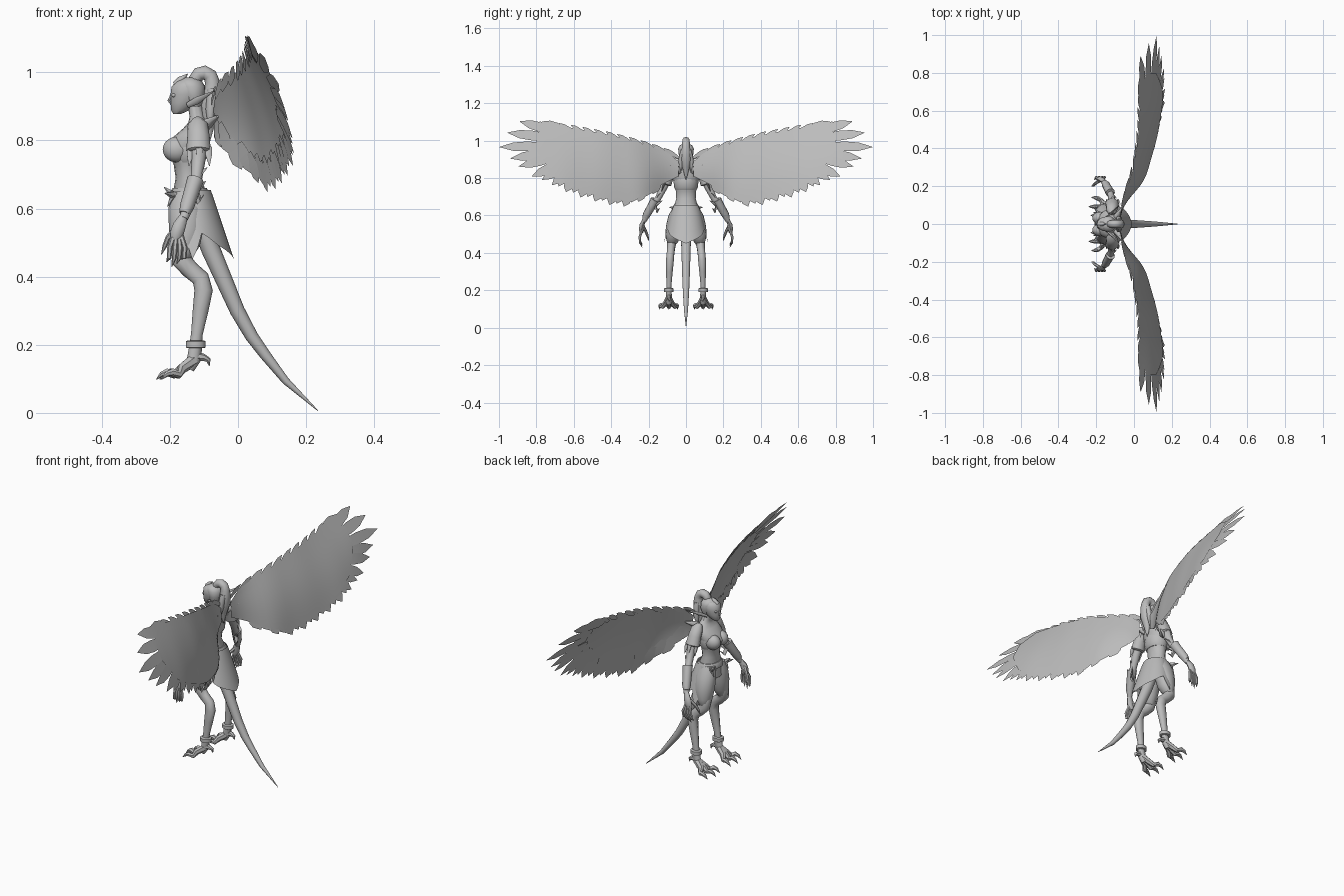
import bpy, bmesh, math
from mathutils import Vector

grey = bpy.data.materials.new("plain grey")
grey.diffuse_color = (0.5, 0.5, 0.5, 1)


def finish(name, bm, closed=True, angle=45):
    if closed:
        bmesh.ops.recalc_face_normals(bm, faces=bm.faces)
    me = bpy.data.meshes.new(name)
    bm.to_mesh(me)
    bm.free()
    ob = bpy.data.objects.new(name, me)
    bpy.context.collection.objects.link(ob)
    me.materials.append(grey)
    bpy.context.view_layer.objects.active = ob
    ob.select_set(True)
    bpy.ops.object.shade_smooth_by_angle(angle=math.radians(angle))
    ob.select_set(False)
    return ob


def skin(bm, rings):
    vs = [[bm.verts.new(p) for p in r] for r in rings]
    n = len(vs[0])
    for a, b in zip(vs, vs[1:]):
        for i in range(n):
            j = (i + 1) % n
            bm.faces.new((a[i], a[j], b[j], b[i]))
    bm.faces.new(vs[0][::-1])
    bm.faces.new(vs[-1])


def add_tube(bm, pts, s=1, n=8, flat=1.0):
    """Round tube through (x, y, z, radius) points; s mirrors y, flat scales sideways."""
    ps = [Vector((p[0], p[1] * s, p[2])) for p in pts]
    rings = []
    for i, p in enumerate(ps):
        t = (ps[min(i + 1, len(ps) - 1)] - ps[max(i - 1, 0)]).normalized()
        u = t.cross(Vector((0, 1, 0)) if abs(t.y) < .9 else Vector((0, 0, 1))).normalized()
        w = t.cross(u)
        r = pts[i][3]
        rings.append([p + u * r * math.cos(k * math.tau / n) + w * r * flat * math.sin(k * math.tau / n)
                      for k in range(n)])
    skin(bm, rings)


def tubes(name, lists, s=1, n=8, flat=1.0):
    bm = bmesh.new()
    for pts in lists:
        add_tube(bm, pts, s, n, flat)
    return finish(name, bm)


def stack(name, rows, n=16, s=1):
    """Loft of level ellipses (x, y, z, rx, ry)."""
    bm = bmesh.new()
    skin(bm, [[(x + rx * math.cos(k * math.tau / n), s * y + ry * math.sin(k * math.tau / n), z)
               for k in range(n)] for x, y, z, rx, ry in rows])
    return finish(name, bm)


def ball(name, c, r):
    bm = bmesh.new()
    bmesh.ops.create_uvsphere(bm, u_segments=16, v_segments=10, radius=1)
    for v in bm.verts:
        v.co = Vector(c) + Vector((v.co.x * r[0], v.co.y * r[1], v.co.z * r[2]))
    return finish(name, bm)


def lerp(table, t):
    for (a, va), (b, vb) in zip(table, table[1:]):
        if t <= b:
            return va + (vb - va) * max(0, (t - a) / (b - a))
    return table[-1][1]


def soft(table, t):
    return sum(lerp(table, t + d) for d in (-.04, -.02, 0, .02, .04)) / 5


# Torso, neck and head
stack("torso", [(-.14, 0, .58, .055, .065), (-.14, 0, .64, .052, .066), (-.147, 0, .69, .036, .052),
                (-.147, 0, .73, .042, .054), (-.15, 0, .775, .06, .064), (-.141, 0, .81, .049, .075),
                (-.124, 0, .835, .037, .07), (-.118, 0, .852, .028, .048), (-.12, 0, .87, .022, .025),
                (-.13, 0, .92, .021, .022)])
stack("chest_band", [(-.145, 0, .735, .044, .056), (-.145, 0, .75, .054, .063),
                     (-.146, 0, .785, .057, .067), (-.143, 0, .797, .052, .064)])
stack("head", [(-.178, 0, .878, .012, .012), (-.17, 0, .888, .026, .022), (-.158, 0, .91, .04, .032),
               (-.151, 0, .935, .047, .038), (-.149, 0, .958, .046, .039), (-.146, 0, .972, .036, .031),
               (-.144, 0, .982, .016, .015)])
tubes("nose", [[(-.194, 0, .935, .004), (-.201, 0, .917, .006), (-.195, 0, .907, .004)]])
stack("hair_cap", [(-.13, 0, .9, .022, .03), (-.13, 0, .93, .034, .04), (-.136, 0, .958, .04, .042),
                   (-.14, 0, .974, .034, .034), (-.14, 0, .985, .014, .015)])
tubes("crest", [[(-.185, 0, .962, .01), (-.167, 0, .977, .012), (-.148, 0, .995, .001)]])
tubes("ponytail", [[(-.128, 0, .955, .016), (-.126, 0, .98, .019), (-.115, 0, .994, .021), (-.098, 0, .999, .021),
                    (-.082, 0, .99, .021), (-.075, 0, .97, .022), (-.075, 0, .945, .026), (-.08, 0, .9, .03),
                    (-.086, 0, .86, .022), (-.085, 0, .79, .001)],
                   [(-.075, .015, .95, .015), (-.08, .028, .89, .015), (-.085, .026, .83, .001)],
                   [(-.075, -.015, .95, .015), (-.08, -.028, .89, .015), (-.085, -.026, .83, .001)]], n=10)

# Tail
tubes("tail", [[(-.11, 0, .56, .028), (-.08, 0, .48, .028), (-.041, 0, .39, .025), (-.002, 0, .3, .022),
                (.04, 0, .225, .019), (.08, 0, .17, .016), (.14, 0, .094, .011), (.235, 0, .006, .001)]], n=10)

# Skirt wrapped round the back, with a pointed hem
bm = bmesh.new()
cols = []
for i in range(25):
    a = math.radians(-115 + 230 * i / 24)
    hem = lerp([(0, .45), (48, .492), (76, .53), (95, .445), (115, .56)], abs(math.degrees(a)))
    col = []
    for k in range(5):
        z = .655 + (hem - .655) * k / 4
        f = (.655 - z) / .2
        rx = .055 + .055 * f
        col.append(bm.verts.new((-.135 + .012 * f + rx * math.cos(a),
                                 (.066 + .052 * f ** .8) * math.sin(a), z)))
    cols.append(col)
for a, b in zip(cols, cols[1:]):
    for k in range(4):
        bm.faces.new((a[k], a[k + 1], b[k + 1], b[k]))
finish("back_skirt", bm, closed=False)
stack("belt", [(-.142, 0, .632, .057, .071), (-.142, 0, .645, .059, .071), (-.142, 0, .66, .05, .063)])

# Wing outline tables: span y against leading edge, trailing edge and depth x
LEAD = [(.04, .89), (.1, .938), (.2, .973), (.27, .995), (.42, 1.033), (.6, 1.067), (.72, 1.085), (.8, 1.04)]
TRAIL = [(.04, .81), (.12, .77), (.2, .72), (.3, .68), (.4, .685), (.5, .715), (.65, .785), (.72, .83), (.8, .95)]
XL = [(.04, -.075), (.13, -.055), (.26, -.012), (.45, .024), (.8, .036), (1, .06)]
XT = [(.04, -.075), (.1, -.055), (.23, .06), (.47, .13), (.66, .168), (.8, .168), (1, .138)]
ZT = [(.04, .89), (.27, 1.0), (.6, 1.07), (.8, 1.1), (1, 1.08)]
ZB = [(.04, .8), (.3, .65), (.5, .68), (.72, .76), (.9, .84), (1, .9)]


def sheet(y, z, s, off=0):
    v = min(1.1, max(-.1, (soft(ZT, y) - z) / (soft(ZT, y) - soft(ZB, y))))
    camber = .016 * math.sin(math.pi * v) * min(1, y / .3)
    return (soft(XL, y) * (1 - v) + soft(XT, y) * v + camber + off, y * s, z)


# Feathers as (tip y, tip z, root y, root z, half width)
feathers = []
for ty, tz in [(.77, 1.102), (.83, 1.095), (.89, 1.103), (.955, 1.043), (.998, .966), (.94, .905),
               (.895, .862), (.825, .808), (.77, .79), (.717, .762)]:
    feathers.append((ty, tz, .6 + (ty - .7) * .35, .965 + (tz - .95) * .5, .026))
TIPS = [(.09, .79), (.13, .755), (.2, .695), (.26, .672), (.31, .648), (.38, .65), (.5, .678), (.6, .708), (.68, .742)]
for i in range(16):
    y = .1 + .58 * i / 15
    z = lerp(TIPS, y) + .014 * (i % 2)
    feathers.append((y, z, y - .035, z + .09, .026))
for i in range(11):
    y = .12 + .62 * i / 10
    feathers.append((y, lerp(LEAD, y) + .015, y - .085, lerp(LEAD, y) - .04, .012))

for s, side in ((-1, "left"), (1, "right")):
    # Wing sheet with overlapping leaf feathers round its edge
    bm = bmesh.new()
    grid = []
    for i in range(29):
        y = .04 + .76 * i / 28
        a, b = lerp(LEAD, y), lerp(TRAIL, y)
        grid.append([bm.verts.new(sheet(y, a + (b - a) * k / 10, s)) for k in range(11)])
    for a, b in zip(grid, grid[1:]):
        for k in range(10):
            f = (a[k], a[k + 1], b[k + 1], b[k])
            bm.faces.new(f if s > 0 else f[::-1])
    for n, (ty, tz, ry, rz, w) in enumerate(feathers):
        d = Vector((ty - ry, tz - rz))
        p = Vector((-d.y, d.x)).normalized() * w
        mids = []
        for f, wide in ((0, .5), (.25, .8), (.5, 1), (.75, .85), (1, .03)):
            c = Vector((ry, rz)) + d * f
            mids.append([bm.verts.new(sheet(*(c + p * wide * e), s, -.003 - .001 * (n % 3))) for e in (1, -1)])
        for a, b in zip(mids, mids[1:]):
            f = (a[0], a[1], b[1], b[0])
            bm.faces.new(f[::-1] if s < 0 else f)
    finish(side + "_wing", bm, closed=False)
    tubes(side + "_wing_root", [[(-.11, .03, .83, .016), (-.088, .045, .85, .016), (-.06, .09, .87, .004)]], s)

    # Face and chest
    tubes(side + "_ear", [[(-.148, .034, .903, .008), (-.12, .058, .917, .011), (-.07, .108, .945, .001)]], s, 6, .5)
    ball(side + "_eye", (-.187, .018 * s, .932), (.008, .009, .006))
    ball(side + "_breast", (-.179, .032 * s, .773), (.042, .033, .038))

    # Arm, sleeve and cuffs
    tubes(side + "_arm", [[(-.12, .055, .832, .022), (-.117, .09, .81, .024), (-.115, .12, .75, .021),
                           (-.122, .15, .69, .017), (-.13, .172, .665, .02), (-.145, .205, .61, .018),
                           (-.16, .225, .57, .013)]], s, 10)
    tubes(side + "_sleeve", [[(-.119, .055, .86, .015), (-.118, .075, .845, .03), (-.116, .093, .81, .033),
                              (-.116, .108, .77, .036), (-.116, .11, .765, .028)]], s, 12, .85)
    tubes(side + "_sleeve_feathers", [[(-.114 + dx, .11 + dy, .78, .012), (-.114 + dx * 1.1, .122 + dy, .755, .01),
                                       (-.114 + dx * 1.2, .132 + dy, .725, .001)]
                                      for dx, dy in ((.025, 0), (-.025, 0), (0, .018), (0, -.018))], s, 5, .5)
    tubes(side + "_elbow_feathers", [[(-.13, .165, .665, .012), (-.115, .155, z, .011), (x, y, z + .02, .001)]
                                     for x, y, z in ((-.09, .135, .7), (-.095, .125, .66), (-.1, .14, .62))],
          s, 5, .5)
    tubes(side + "_forearm_cuff", [[(-.125, .165, .685, .025), (-.133, .178, .66, .023), (-.15, .21, .605, .021),
                                    (-.157, .22, .585, .016)]], s, 10)

    # Hand with clawed fingers and thumb
    tubes(side + "_hand", [[(-.16, .225, .575, .013), (-.172, .235, .55, .019), (-.18, .238, .525, .02),
                            (-.185, .238, .508, .013)]], s, 8, .7)
    tubes(side + "_fingers", [[(-.18 + .5 * d, .237, .52, .008), (-.182 + d, .247, .485, .008),
                               (-.184 + d, .245, .455, .007), (-.192 + d, .234, .425 + abs(d), .001)]
                              for d in (-.018, -.003, .012, .026)]
          + [[(-.18, .23, .545, .009), (-.205, .215, .515, .008), (-.215, .205, .49, .007), (-.225, .2, .465, .001)]],
          s, 6)

    # Thigh panel, hip feathers, leg and ankle cuff
    stack(side + "_thigh_panel", [(-.15, .036, .65, .045, .03), (-.152, .05, .6, .052, .044),
                                  (-.152, .06, .54, .051, .048), (-.154, .067, .49, .042, .042),
                                  (-.16, .073, .455, .025, .028), (-.165, .075, .44, .01, .012)], s=s)
    tubes(side + "_hip_feathers", [[(-.17, .045, .63, .012), (-.19, .06, .64, .013), (x, y, z, .001)]
                                   for x, y, z in ((-.217, .06, .663), (-.215, .09, .645), (-.207, .06, .605))],
          s, 5, .6)
    tubes(side + "_leg", [[(-.145, .055, .56, .042), (-.162, .07, .48, .036), (-.163, .078, .445, .03),
                           (-.14, .08, .42, .026), (-.11, .083, .395, .026), (-.101, .086, .36, .027),
                           (-.11, .089, .3, .023), (-.121, .091, .23, .017), (-.128, .092, .16, .021),
                           (-.145, .092, .13, .017)]], s, 10, .82)
    stack(side + "_ankle_cuff", [(-.124, .092, .19, .025, .021), (-.124, .092, .192, .029, .025),
                                 (-.124, .092, .21, .029, .025), (-.124, .092, .213, .023, .02)], s=s)

    # Clawed foot
    tubes(side + "_toes", [[(-.13, .092, .155, .019), (-.165, .092 + dy * .4, .13, .015),
                            (-.19 + bx, .092 + dy * .8, .112, .012), (-.208 + bx, .092 + dy, .12, .012),
                            (-.224 + bx, .092 + dy * 1.1, .114, .008), (-.24 + bx, .092 + dy * 1.1, .098, .001)]
                           for dy, bx in ((-.042, .01), (0, 0), (.044, .015))]
          + [[(-.125, .092, .165, .016), (-.1, .092, .162, .011), (-.087, .09, .155, .008), (-.084, .09, .138, .001)]],
          s, 7)
